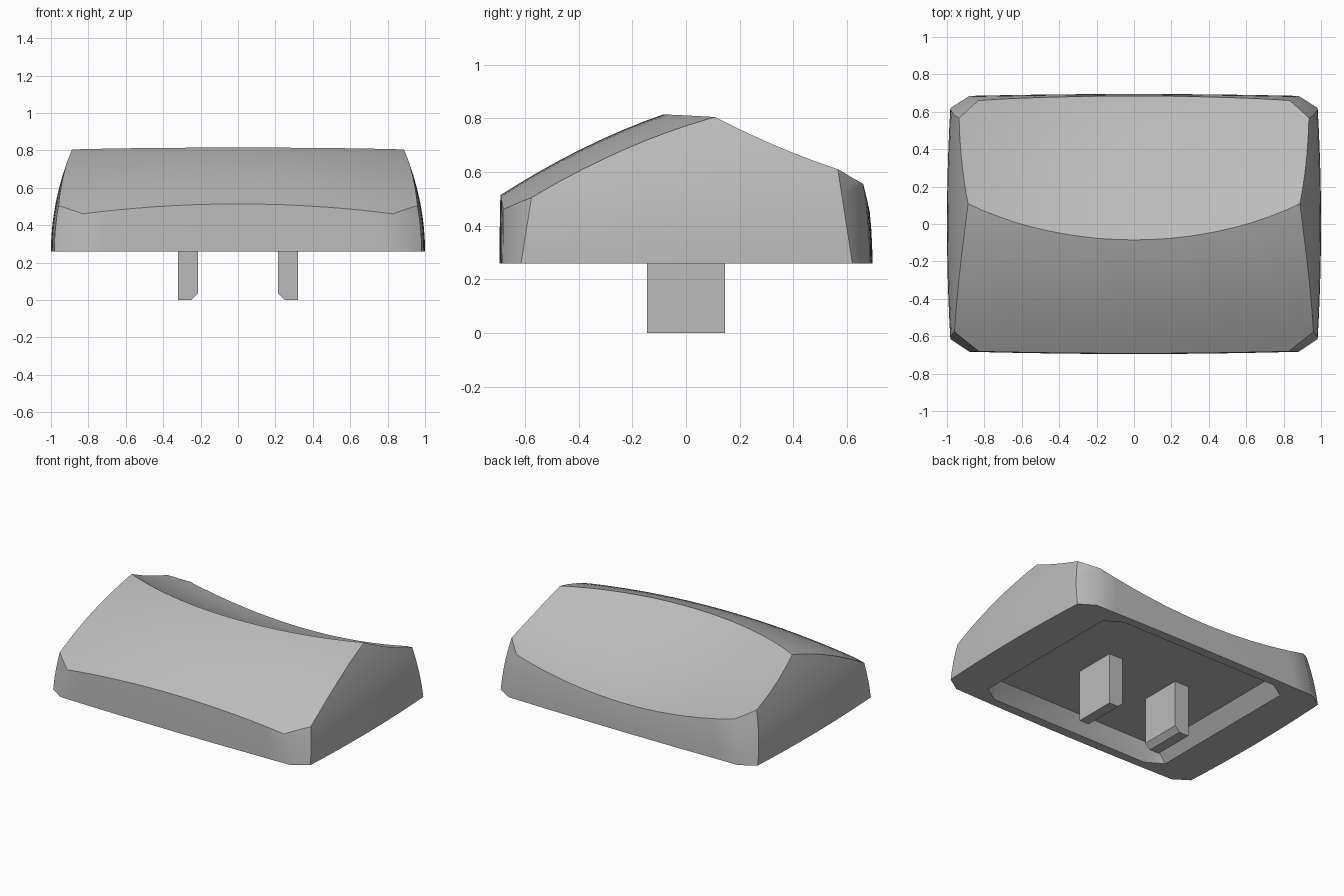
import bpy, bmesh, math

if "Cube" in bpy.data.objects:
    bpy.data.objects.remove(bpy.data.objects["Cube"])

BASE, CEILING = 0.26, 0.355

grey = bpy.data.materials.new("grey plastic")
grey.diffuse_color = (0.5, 0.5, 0.5, 1)
grey.use_nodes = True
grey.node_tree.nodes["Principled BSDF"].inputs["Base Color"].default_value = grey.diffuse_color


def finish(name, bm):
    bmesh.ops.recalc_face_normals(bm, faces=bm.faces)
    me = bpy.data.meshes.new(name)
    bm.to_mesh(me)
    bm.free()
    me.materials.append(grey)
    ob = bpy.data.objects.new(name, me)
    bpy.context.collection.objects.link(ob)
    return ob


def hull(name, points):
    bm = bmesh.new()
    for p in points:
        bm.verts.new(p)
    res = bmesh.ops.convex_hull(bm, input=bm.verts)
    bmesh.ops.dissolve_limit(bm, angle_limit=0.01, verts=bm.verts, edges=bm.edges)
    return finish(name, bm)


def boolean(target, cutter, operation):
    mod = target.modifiers.new("cut", 'BOOLEAN')
    mod.object, mod.operation, mod.solver = cutter, operation, 'EXACT'
    bpy.context.view_layer.objects.active = target
    bpy.ops.object.modifier_apply(modifier=mod.name)
    bpy.data.objects.remove(cutter)


def solid_below(name, height):
    """Block whose top follows height(x, y)."""
    bm = bmesh.new()
    bmesh.ops.create_grid(bm, x_segments=30, y_segments=24, size=1)
    for v in bm.verts:
        v.co.x *= 1.2
        v.co.y *= 0.93
    res = bmesh.ops.extrude_face_region(bm, geom=bm.faces[:], use_keep_orig=True)
    for v in res["geom"]:
        if isinstance(v, bmesh.types.BMVert):
            v.co.z = height(v.co.x, v.co.y)
    return finish(name, bm)


def outline(z, n=12):
    """Bulged rectangle with cut corners; walls lean in with height."""
    t = z - BASE
    side = 1 - 0.377 * t * t
    back, front = 0.695 - 0.28 * t * t, -0.695 + 0.05 * t * t
    bx, by = 0.88 - 0.16 * t, 0.62 - 0.155 * t      # back corner cut
    fx, fy = 0.88 - 0.256 * t, -0.615 + 0.16 * t    # front corner cut
    pts = []
    for i in range(n + 1):
        s = i / n
        y = fy + (by - fy) * s
        pts.append((side - 0.018 * (2 * s - 1) ** 2, y, z))
    for i in range(n + 1):
        s = 1 - 2 * i / n
        pts.append((bx * s, back - 0.01 * s * s, z))
    pts += [(-x, y, z) for x, y, z in reversed(pts[:n + 1])]
    for i in range(n + 1):
        s = 2 * i / n - 1
        pts.append((fx * s, front + 0.012 * s * s, z))
    return pts


# Walls: loft of the outline
bm = bmesh.new()
rings = [[bm.verts.new(p) for p in outline(BASE + 0.65 * k / 10)] for k in range(11)]
count = len(rings[0])
for a, b in zip(rings, rings[1:]):
    for i in range(count):
        j = (i + 1) % count
        bm.faces.new((a[i], a[j], b[j], b[i]))
bm.faces.new(rings[0])
bm.faces.new(rings[-1])
cap = finish("cap_body", bm)

# Domed front slope and dished back slope, meeting in a curved ridge
boolean(cap, solid_below("front_slope",
        lambda x, y: 0.843 + 0.309 * y - 0.241 * y * y - 0.087 * x * x), 'INTERSECT')
boolean(cap, solid_below("back_slope",
        lambda x, y: 0.7605 - 0.62 * y + 0.25 * y * y + 0.138 * x * x), 'INTERSECT')

# Shallow underside recess
pts = []
for sx in (-1, 1):
    for sy in (-1, 1):
        for z in (0.15, BASE):
            pts += [(sx * 0.61, sy * 0.63, z), (sx * 0.725, sy * 0.56, z)]
        pts.append((sx * 0.645, sy * 0.555, CEILING))
boolean(cap, hull("recess", pts), 'DIFFERENCE')

bpy.ops.object.select_all(action='DESELECT')
cap.select_set(True)
bpy.context.view_layer.objects.active = cap
bpy.ops.object.shade_smooth_by_angle(angle=math.radians(40))

# Two mounting posts with the inner bottom edge cut off
profile = [(0.25, 0), (0.322, 0), (0.322, CEILING + 0.01), (0.215, CEILING + 0.01), (0.215, 0.035)]
for name, s in (("left_post", -1), ("right_post", 1)):
    hull(name, [(s * x, y, z) for x, z in profile for y in (-0.145, 0.145)])
